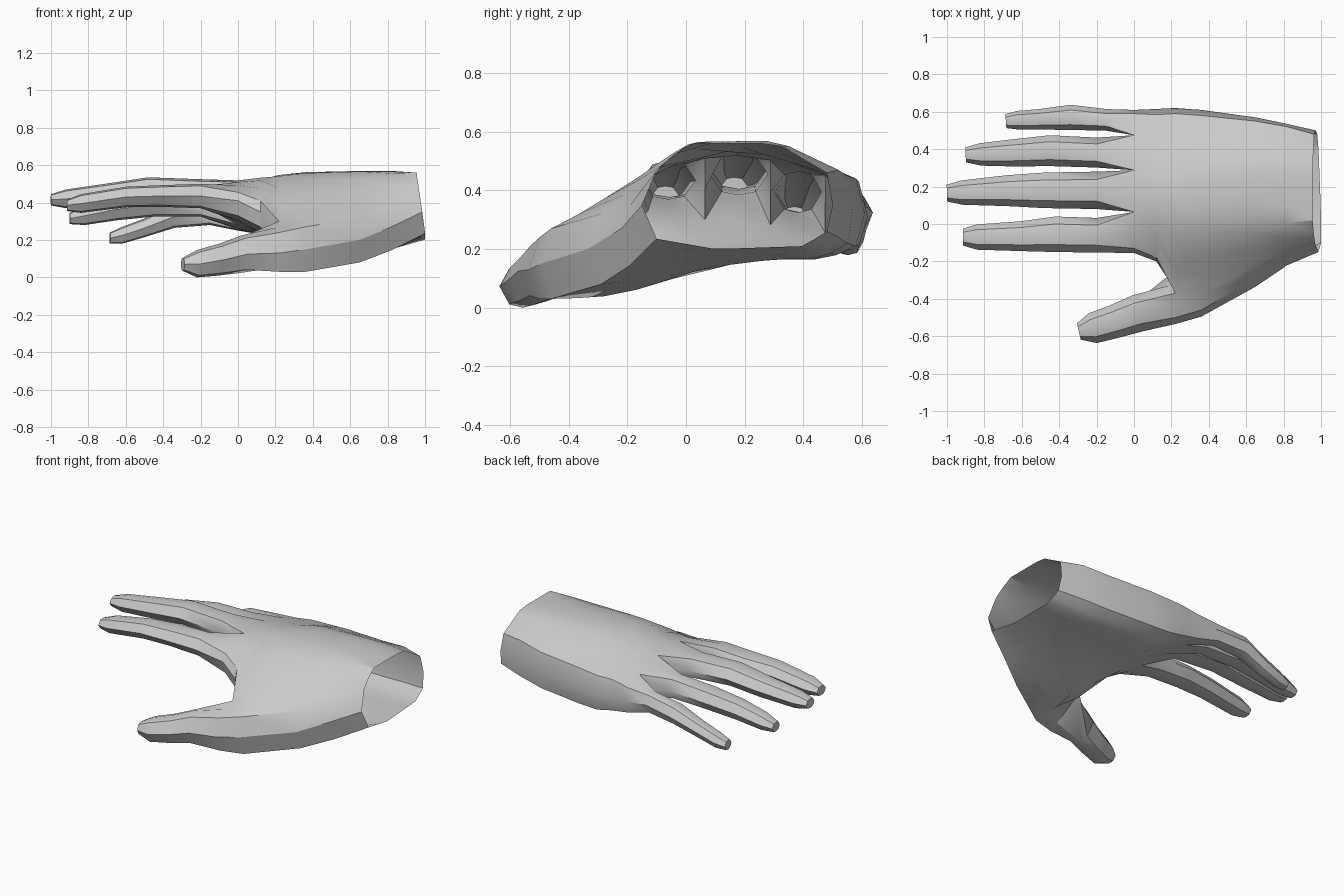
import bpy, bmesh, math
from mathutils import Vector

if "Cube" in bpy.data.objects:
    bpy.data.objects.remove(bpy.data.objects["Cube"], do_unlink=True)

skin = bpy.data.materials.new("plain_grey")
skin.use_nodes = True
GREY = (0.6, 0.6, 0.6, 1)
skin.diffuse_color = GREY
skin.node_tree.nodes["Principled BSDF"].inputs["Base Color"].default_value = GREY

bm = bmesh.new()
# lengthwise columns: 0-2 thumb, 2-10 the four fingers
SPREAD = [0, .13, .27, .42, .58, .71, .84, .92, 1]


def height(profile, y):
    """Height of a profile at y, by straight segments."""
    if y <= profile[0][0]:
        return profile[0][1]
    for (y0, z0), (y1, z1) in zip(profile, profile[1:]):
        if y <= y1:
            return z0 + (z1 - z0) * (y - y0) / (y1 - y0)
    return profile[-1][1]


def section(x, start, web, end, top, low, near, far):
    """Vertices of one slice of the palm; start is None beyond the thumb."""
    thumb = [] if start is None else [start, (start + web) / 2]
    ys = thumb + [web + (end - web) * s for s in SPREAD]
    first = 11 - len(ys)
    sec = {}
    for c, y in enumerate(ys, first):
        t = bm.verts.new((x, y, height(top, y)))
        b = bm.verts.new((x, y, height(low, y)))
        sec[c] = [t, None, b]
    sec[first][1] = bm.verts.new((x, *near))
    sec[10][1] = bm.verts.new((x, *far))
    return sec


def ring(sec, a, b):
    """Closed loop of vertices around columns a to b."""
    for c in (a, b):
        if sec[c][1] is None:
            sec[c][1] = bm.verts.new((sec[c][0].co + sec[c][2].co) / 2)
    cols = range(a, b + 1)
    return ([sec[c][0] for c in cols] + [sec[b][1]]
            + [sec[c][2] for c in reversed(cols)] + [sec[a][1]])


def bridge(r0, r1):
    for i in range(len(r0)):
        j = (i + 1) % len(r0)
        bm.faces.new((r0[i], r0[j], r1[j], r1[i]))


def digit(base, path):
    """Eight-sided finger grown from a loop; path holds x, y, z, width, height."""
    shape = [(-.29, .42), (0, .5), (.29, .42), (.5, 0),
             (.29, -.42), (0, -.5), (-.29, -.42), (-.5, 0)]
    prev = base
    for i, (x, y, z, w, h) in enumerate(path):
        p, q = path[max(i - 1, 0)], path[min(i + 1, len(path) - 1)]
        along = Vector((q[0] - p[0], q[1] - p[1])).normalized()
        loop = [bm.verts.new((x + along.y * s * w, y - along.x * s * w, z + u * h))
                for s, u in shape]
        bridge(prev, loop)
        prev = loop
    bm.faces.new(prev)


# palm slices, from the open wrist to the knuckles
wrist = section(.96, -.1, -.05, .48,
                [(-.1, .47), (0, .56), (.31, .56), (.48, .46)],
                [(-.1, .235), (.1, .2), (.4, .21), (.48, .26)], (-.15, .35), (.5, .35))
heel = section(.82, -.19, -.07, .52,
               [(-.19, .35), (-.05, .52), (.02, .565), (.31, .57), (.52, .47)],
               [(-.19, .145), (0, .15), (.3, .18), (.45, .19), (.52, .24)],
               (-.22, .27), (.535, .36))
middle = section(.65, -.29, -.14, .55,
                 [(-.29, .32), (-.15, .44), (0, .565), (.31, .57), (.55, .45)],
                 [(-.29, .08), (-.1, .1), (.1, .14), (.3, .165), (.47, .17), (.55, .22)],
                 (-.335, .2), (.57, .34))
ball = section(.36, -.46, -.28, .58,
               [(-.46, .27), (-.39, .305), (-.2, .42), (0, .555), (.3, .565), (.58, .44)],
               [(-.46, .03), (-.3, .035), (-.15, .065), (.1, .145), (.3, .165),
                (.48, .165), (.58, .21)],
               (-.495, .15), (.61, .32))
fork = section(.22, -.5, -.37, .59,
               [(-.5, .24), (-.37, .3), (-.2, .42), (0, .54), (.25, .55), (.59, .43)],
               [(-.5, .03), (-.37, .08), (-.2, .16), (0, .19), (.3, .18), (.48, .17), (.59, .21)],
               (-.535, .13), (.62, .31))
hollow = section(.12, None, -.18, .585,
                 [(-.18, .41), (-.08, .475), (0, .515), (.2, .54), (.585, .43)],
                 [(-.18, .27), (0, .24), (.3, .23), (.585, .23)], (-.2, .35), (.615, .32))
knuckles = section(0, None, -.13, .59,
                   [(-.13, .455), (-.05, .49), (.1, .515), (.2, .52), (.4, .48), (.59, .41)],
                   [(-.13, .33), (0, .3), (.2, .3), (.4, .26), (.59, .25)],
                   (-.155, .41), (.61, .33))

# slant the wrist opening and undercut the web beside the thumb
for column in wrist.values():
    for v in filter(None, column):
        v.co.x = .955 + (.56 - v.co.z) * (.13 - .1 * v.co.y)
fork[2][2].co = (.18, -.28, .2)

slices = [(wrist, 0), (heel, 0), (middle, 0), (ball, 0), (fork, 0), (hollow, 2), (knuckles, 2)]
for (s0, _), (s1, a) in zip(slices, slices[1:]):
    bridge(ring(s0, a, 10), ring(s1, a, 10))

# thumb
digit(ring(fork, 0, 2), [(.02, -.478, .125, .2, .2), (-.1, -.52, .095, .18, .17),
                         (-.22, -.557, .073, .165, .146), (-.295, -.575, .07, .09, .07)])

# index, middle, ring and little fingers
fingers = [
    [(-.2, -.06, .435, .185, .13), (-.42, -.055, .435, .19, .115), (-.6, -.065, .43, .16, .11),
     (-.84, -.07, .395, .135, .1), (-.915, -.07, .385, .09, .06)],
    [(-.2, .18, .455, .2, .14), (-.48, .18, .47, .19, .13), (-.68, .178, .445, .165, .12),
     (-.92, .168, .42, .13, .1), (-1, .165, .415, .09, .06)],
    [(-.2, .382, .395, .16, .14), (-.45, .392, .39, .165, .13), (-.65, .38, .365, .145, .12),
     (-.82, .372, .33, .12, .1), (-.9, .37, .315, .08, .06)],
    [(-.15, .557, .345, .115, .13), (-.34, .57, .325, .135, .12), (-.5, .56, .265, .11, .1),
     (-.62, .555, .225, .1, .09), (-.685, .55, .21, .075, .06)]]
for i, path in enumerate(fingers):
    digit(ring(knuckles, 2 + 2 * i, 4 + 2 * i), path)

bmesh.ops.recalc_face_normals(bm, faces=bm.faces)
mesh = bpy.data.meshes.new("hand")
bm.to_mesh(mesh)
bm.free()
mesh.materials.append(skin)
hand = bpy.data.objects.new("hand", mesh)
bpy.context.collection.objects.link(hand)
bpy.context.view_layer.objects.active = hand
hand.select_set(True)
bpy.ops.object.shade_smooth_by_angle(angle=math.radians(32))
